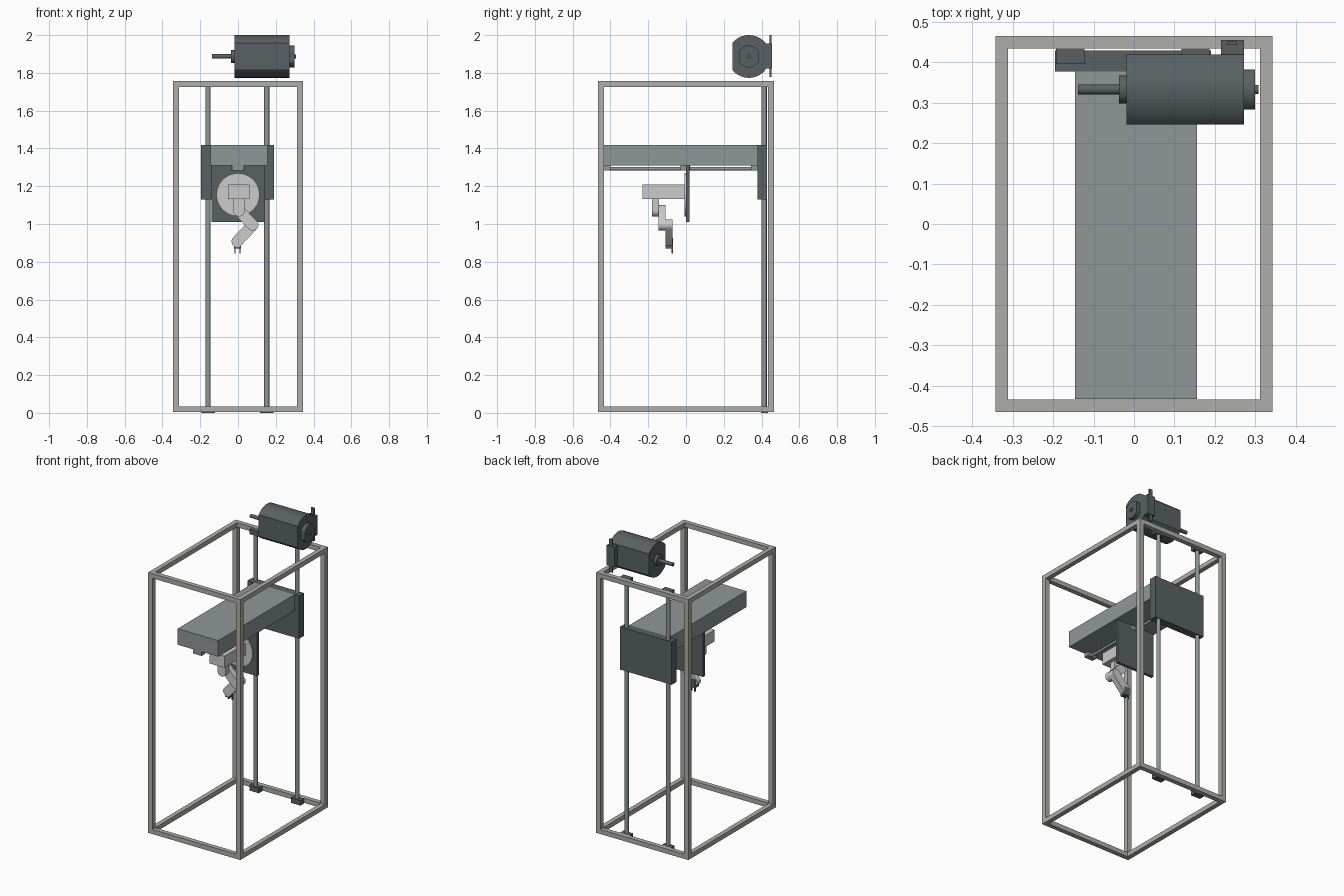
import bpy, bmesh, math
from mathutils import Vector, Matrix

if "Cube" in bpy.data.objects:
    bpy.data.objects.remove(bpy.data.objects["Cube"])


def material(name, c):
    m = bpy.data.materials.new(name)
    m.diffuse_color = (*c, 1)
    m.use_nodes = True
    m.node_tree.nodes["Principled BSDF"].inputs["Base Color"].default_value = m.diffuse_color
    return m


SLATE = material("dark_slate", (0.10, 0.12, 0.125))
STEEL = material("steel", (0.28, 0.31, 0.31))
PALE = material("pale_grey", (0.55, 0.57, 0.57))
FRAME = material("frame_grey", (0.42, 0.42, 0.41))


def finish(name, bm, mat, smooth=False):
    bmesh.ops.recalc_face_normals(bm, faces=bm.faces)
    me = bpy.data.meshes.new(name)
    bm.to_mesh(me)
    bm.free()
    ob = bpy.data.objects.new(name, me)
    bpy.context.collection.objects.link(ob)
    me.materials.append(mat)
    if smooth:
        bpy.ops.object.select_all(action='DESELECT')
        ob.select_set(True)
        bpy.context.view_layer.objects.active = ob
        bpy.ops.object.shade_smooth_by_angle(angle=math.radians(30))
    return ob


def add_box(bm, x, y, z):
    m = Matrix.Translation([(a + b) / 2 for a, b in (x, y, z)])
    m = m @ Matrix.Diagonal((x[1] - x[0], y[1] - y[0], z[1] - z[0], 1))
    bmesh.ops.create_cube(bm, size=1, matrix=m)


def box(name, x, y, z, mat):
    bm = bmesh.new()
    add_box(bm, x, y, z)
    return finish(name, bm, mat)


def rod(name, a, b, r, mat, seg=32):
    a, b = Vector(a), Vector(b)
    bm = bmesh.new()
    rot = (b - a).to_track_quat('Z', 'Y').to_matrix().to_4x4()
    bmesh.ops.create_cone(bm, cap_ends=True, segments=seg, radius1=r, radius2=r,
                          depth=(b - a).length,
                          matrix=Matrix.Translation((a + b) / 2) @ rot)
    return finish(name, bm, mat, True)


def extrude(name, pts, vec, mat):
    bm = bmesh.new()
    f = bm.faces.new([bm.verts.new(p) for p in pts])
    r = bmesh.ops.extrude_face_region(bm, geom=[f], use_keep_orig=True)
    bmesh.ops.translate(bm, vec=vec, verts=[v for v in r['geom'] if isinstance(v, bmesh.types.BMVert)])
    return finish(name, bm, mat, True)


def link(name, a, b, r, y0, y1, mat, square_start=False):
    # rounded arm link in the xz plane
    ang = math.atan2(b[1] - a[1], b[0] - a[0])
    pts = []
    for c, start in ((b, ang - math.pi / 2), (a, ang + math.pi / 2)):
        n = 1 if square_start and c is a else 16
        for i in range(n + 1):
            t = start + math.pi * i / n
            pts.append((c[0] + r * math.cos(t), y0, c[1] + r * math.sin(t)))
    return extrude(name, pts, (0, y1 - y0, 0), mat)


def flat_round(name, x0, x1, r, flat, mat):
    # cylinder along x with two flattened sides
    pts = []
    h = math.acos(flat / r)
    for base in (0, math.pi):
        for i in range(25):
            t = base + h + (math.pi - 2 * h) * i / 24
            pts.append((x0, MY + r * math.cos(t), MZ + r * math.sin(t)))
    return extrude(name, pts, (x1 - x0, 0, 0), mat)


# outer frame of square tube
X, Y, Z0, Z1, T = 0.343, 0.465, 0.004, 1.756, 0.031
for sx, side in ((-1, "left"), (1, "right")):
    bx = sorted((sx * X, sx * (X - T)))
    for sy, end in ((-1, "front"), (1, "back")):
        by = sorted((sy * Y, sy * (Y - T)))
        box(f"frame_post_{end}_{side}", bx, by, (Z0 + T, Z1 - T), FRAME)
    for z, lv in ((Z0, "bottom"), (Z1 - T, "top")):
        box(f"frame_rail_{lv}_{side}", bx, (-Y, Y), (z, z + T), FRAME)
for sy, end in ((-1, "front"), (1, "back")):
    by = sorted((sy * Y, sy * (Y - T)))
    for z, lv in ((Z0, "bottom"), (Z1 - T, "top")):
        box(f"frame_rail_{lv}_{end}", (-X + T, X - T), by, (z, z + T), FRAME)

# vertical guide rods with end blocks
for x, side in ((-0.158, "left"), (0.152, "right")):
    rod(f"guide_rod_{side}", (x, 0.414, 0.02), (x, 0.414, 1.74), 0.0135, STEEL)
    for z0, z1, lv in ((0, 0.035, "bottom"), (1.725, 1.757, "top")):
        box(f"rod_block_{lv}_{side}", (x - 0.035, x + 0.035), (0.396, 0.434), (z0, z1), SLATE)

# vertical carriage and cantilever beam
box("carriage", (-0.195, 0.19), (0.378, 0.43), (1.13, 1.418), SLATE)
box("beam", (-0.146, 0.156), (-0.433, 0.378), (1.31, 1.418), STEEL)

# under-beam slide
rod("slide_rod", (0, -0.42, 1.293), (0, 0.37, 1.293), 0.009, STEEL)
box("slide_block_front", (-0.033, 0.033), (-0.433, -0.4), (1.282, 1.312), STEEL)
box("slide_block_back", (-0.033, 0.033), (0.345, 0.378), (1.282, 1.312), STEEL)
box("slide_runner", (-0.035, 0.035), (-0.028, 0.02), (1.282, 1.31), STEEL)
box("tool_plate", (-0.14, 0.142), (0, 0.018), (1.01, 1.31), SLATE)

# jointed arm
rod("turntable", (0, -0.008, 1.155), (0, 0.001, 1.155), 0.114, PALE, 48)
box("arm_base", (-0.052, 0.06), (-0.23, -0.006), (1.132, 1.21), PALE)
link("upper_link", (0.005, 1.14), (0.005, 1.07), 0.03, -0.181, -0.144, PALE, True)
link("middle_link", (0.005, 1.07), (0.078, 0.995), 0.03, -0.145, -0.108, PALE)
link("lower_link", (0.078, 0.995), (-0.004, 0.908), 0.03, -0.109, -0.072, PALE)

# gripper
box("gripper_body", (-0.02, 0.016), (-0.108, -0.069), (0.87, 0.925), SLATE)
for x, side in ((-0.015, "left"), (0.01, "right")):
    box(f"gripper_finger_{side}", (x - 0.003, x + 0.003), (-0.078, -0.069), (0.845, 0.925), SLATE)

# motor above the frame
MY, MZ = 0.333, 1.887
flat_round("motor_body", -0.018, 0.272, 0.113, 0.087, SLATE)
flat_round("motor_rear_boss", 0.272, 0.3, 0.058, 0.05, SLATE)
rod("motor_front_boss", (-0.037, MY, MZ), (-0.018, MY, MZ), 0.035, SLATE)
rod("motor_shaft", (-0.138, MY, MZ), (-0.037, MY, MZ), 0.012, SLATE)
rod("motor_rear_tip", (0.3, MY, MZ), (0.308, MY, MZ), 0.011, SLATE)
box("terminal_block", (0.215, 0.272), (0.415, 0.455), (1.822, 1.955), SLATE)
box("terminal_tab", (0.232, 0.255), (0.443, 0.452), (1.778, 2.0), SLATE)
